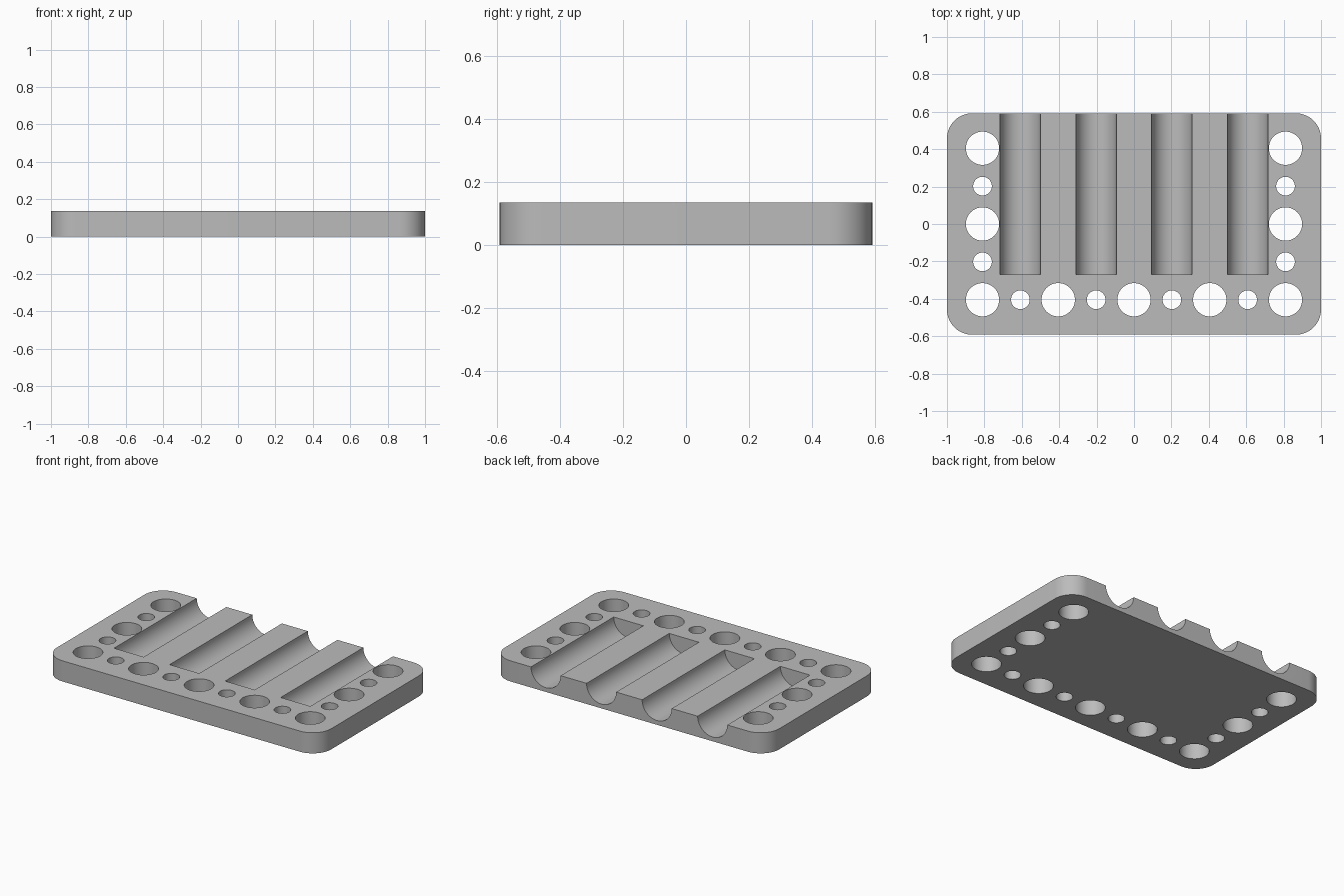
import bpy, bmesh, math
from mathutils import Matrix, Vector

if "Cube" in bpy.data.objects:
    bpy.data.objects.remove(bpy.data.objects["Cube"])

HX, HY, H = 1.0, 0.592, 0.136      # half length, half depth, thickness
CORNER = 0.135
PITCH = 0.2025                     # spacing of the hole grid
BIG, SMALL = 0.089, 0.05           # hole radii
GROOVE_R, GROOVE_END = 0.108, -0.269

grey = bpy.data.materials.new("plain grey")
grey.diffuse_color = (0.5, 0.5, 0.5, 1)
grey.use_nodes = True
grey.node_tree.nodes["Principled BSDF"].inputs["Base Color"].default_value = grey.diffuse_color


def make_object(name, bm):
    bmesh.ops.recalc_face_normals(bm, faces=bm.faces)
    mesh = bpy.data.meshes.new(name)
    bm.to_mesh(mesh)
    bm.free()
    obj = bpy.data.objects.new(name, mesh)
    bpy.context.collection.objects.link(obj)
    return obj


def cylinder(bm, radius, length, matrix, segments=48):
    bmesh.ops.create_cone(bm, cap_ends=True, segments=segments, radius1=radius,
                          radius2=radius, depth=length, matrix=matrix)


# plate with rounded corners
bm = bmesh.new()
outline = []
for k, (sx, sy) in enumerate([(1, 1), (-1, 1), (-1, -1), (1, -1)]):
    for i in range(13):
        a = math.pi / 2 * (k + i / 12)
        outline.append(bm.verts.new((sx * (HX - CORNER) + CORNER * math.cos(a),
                                     sy * (HY - CORNER) + CORNER * math.sin(a), 0)))
base = bm.faces.new(outline)
ext = bmesh.ops.extrude_face_region(bm, geom=[base])
bmesh.ops.translate(bm, vec=(0, 0, H),
                    verts=[v for v in ext["geom"] if isinstance(v, bmesh.types.BMVert)])
plate = make_object("rack_plate", bm)
plate.data.materials.append(grey)

# alternating big and small through holes along the front and both sides
cut = bmesh.new()
spots = [(i, -2) for i in range(-4, 5)]
spots += [(s * 4, j) for s in (-1, 1) for j in range(-1, 3)]
for i, j in spots:
    radius = BIG if (i + j) % 2 == 0 else SMALL
    cylinder(cut, radius, 1, Matrix.Translation((i * PITCH, j * PITCH, 0)))

# half-round grooves, open at the back
length = 1.2
for i in (-3, -1, 1, 3):
    cylinder(cut, GROOVE_R, length,
             Matrix.Translation((i * PITCH, GROOVE_END + length / 2, H))
             @ Matrix.Rotation(math.pi / 2, 4, 'X'), 64)
cutter = make_object("hole_and_groove_cutter", cut)
cutter.hide_render = True

# cut the plate, then drop the cutter
mod = plate.modifiers.new("cut", 'BOOLEAN')
mod.operation, mod.solver, mod.object = 'DIFFERENCE', 'EXACT', cutter
bpy.context.view_layer.objects.active = plate
plate.select_set(True)
bpy.ops.object.modifier_apply(modifier=mod.name)
bpy.data.objects.remove(cutter)
bpy.ops.object.shade_smooth_by_angle(angle=math.radians(30))
